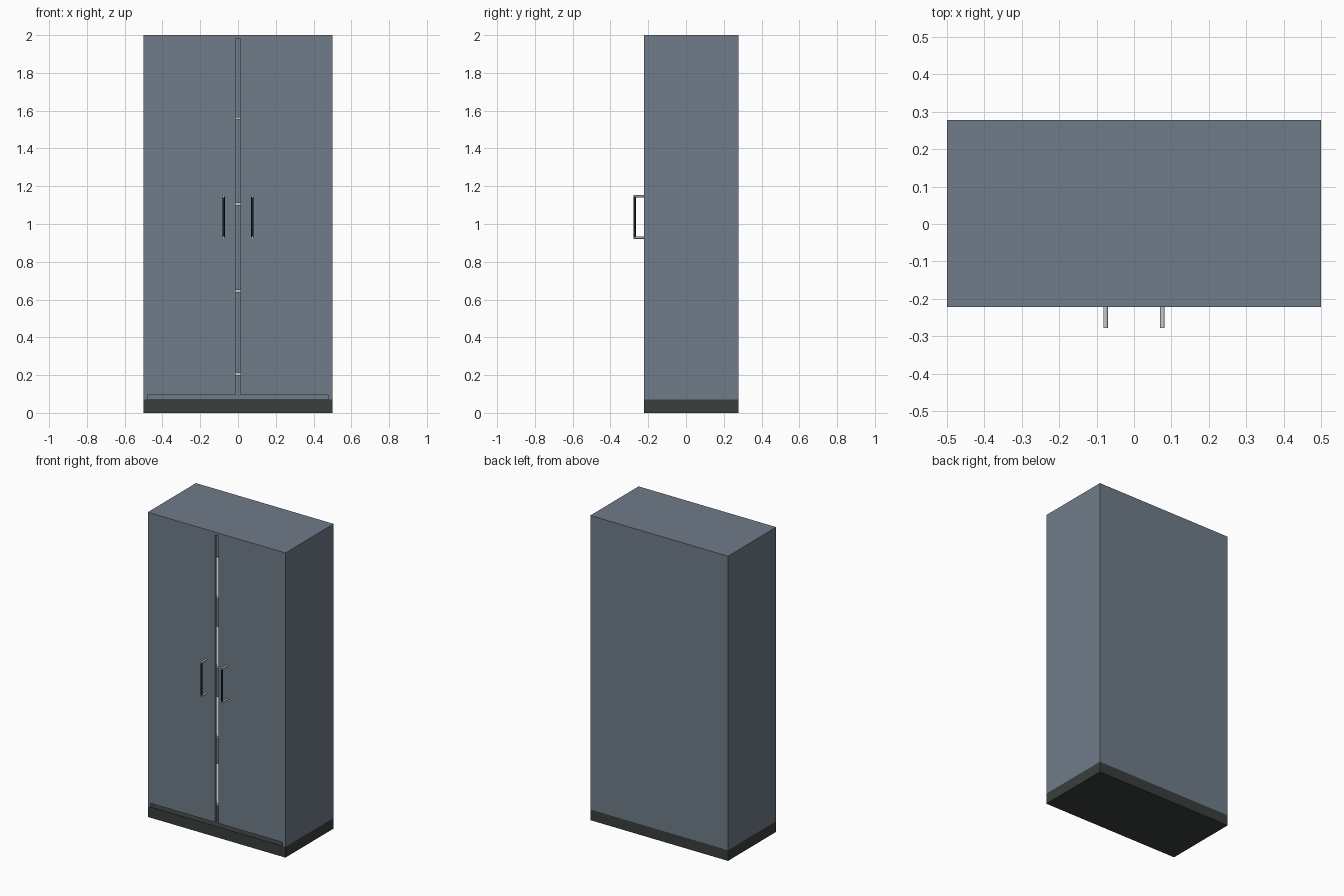
import bpy
import math

if "Cube" in bpy.data.objects:
    bpy.data.objects.remove(bpy.data.objects["Cube"])

W, H = 1.0, 2.0               # overall width and height
FRONT, BACK = -0.222, 0.278   # body front and back planes
T = 0.02                      # panel thickness
BASE = 0.07                   # plinth height


def material(name, color):
    m = bpy.data.materials.new(name)
    m.diffuse_color = color
    m.use_nodes = True
    m.node_tree.nodes["Principled BSDF"].inputs["Base Color"].default_value = m.diffuse_color
    return m


steel = material("blue_grey", (0.16, 0.20, 0.25, 1))
dark = material("plinth_dark", (0.04, 0.05, 0.045, 1))
black = material("grip_black", (0.01, 0.015, 0.015, 1))


def box(name, x, y, z, mat=None):
    """Box spanning the (min, max) pairs x, y, z."""
    spans = (x, y, z)
    bpy.ops.mesh.primitive_cube_add(size=1, location=[(a + b) / 2 for a, b in spans])
    o = bpy.context.object
    o.name = name
    o.scale = [b - a for a, b in spans]
    bpy.ops.object.transform_apply(location=False, rotation=False, scale=True)
    if mat:
        o.data.materials.append(mat)
    return o


def rod(name, loc, radius, length, rot=(0, 0, 0), mat=None):
    bpy.ops.mesh.primitive_cylinder_add(vertices=16, radius=radius, depth=length,
                                        location=loc, rotation=rot)
    o = bpy.context.object
    o.name = name
    bpy.ops.object.shade_smooth_by_angle()
    if mat:
        o.data.materials.append(mat)
    return o


# Carcass: plinth, top and back
box("plinth", (-W / 2, W / 2), (FRONT, BACK), (0, BASE), dark)
box("top_panel", (-W / 2, W / 2), (FRONT, BACK), (H - T, H), steel)
box("back_panel", (-W / 2 + T, W / 2 - T), (BACK - T, BACK), (BASE, H - T), steel)

# Shelves, visible through the gap between the doors
for i, z in enumerate((0.205, 0.645, 1.105, 1.56)):
    box(f"shelf_{i + 1}", (-W / 2 + T, W / 2 - T), (FRONT + T, BACK - T),
        (z - 0.0075, z + 0.0075))

# Sides, doors and handles on both halves
for side, s in (("left", -1), ("right", 1)):
    def span(a, b):
        return tuple(sorted((s * a, s * b)))

    box(f"{side}_side_panel", span(W / 2 - T, W / 2), (FRONT, BACK), (BASE, H - T), steel)
    box(f"{side}_door", span(0.013, W / 2 - T), (FRONT, FRONT + T), (0.095, H - T), steel)

    x = s * 0.076
    rod(f"{side}_handle_grip", (x, -0.272, 1.037), 0.006, 0.22, mat=black)
    for end, z in (("lower", 0.927), ("upper", 1.147)):
        rod(f"{side}_handle_{end}_post", (x, (FRONT - 0.278) / 2, z), 0.006,
            FRONT + 0.278, (math.pi / 2, 0, 0))
